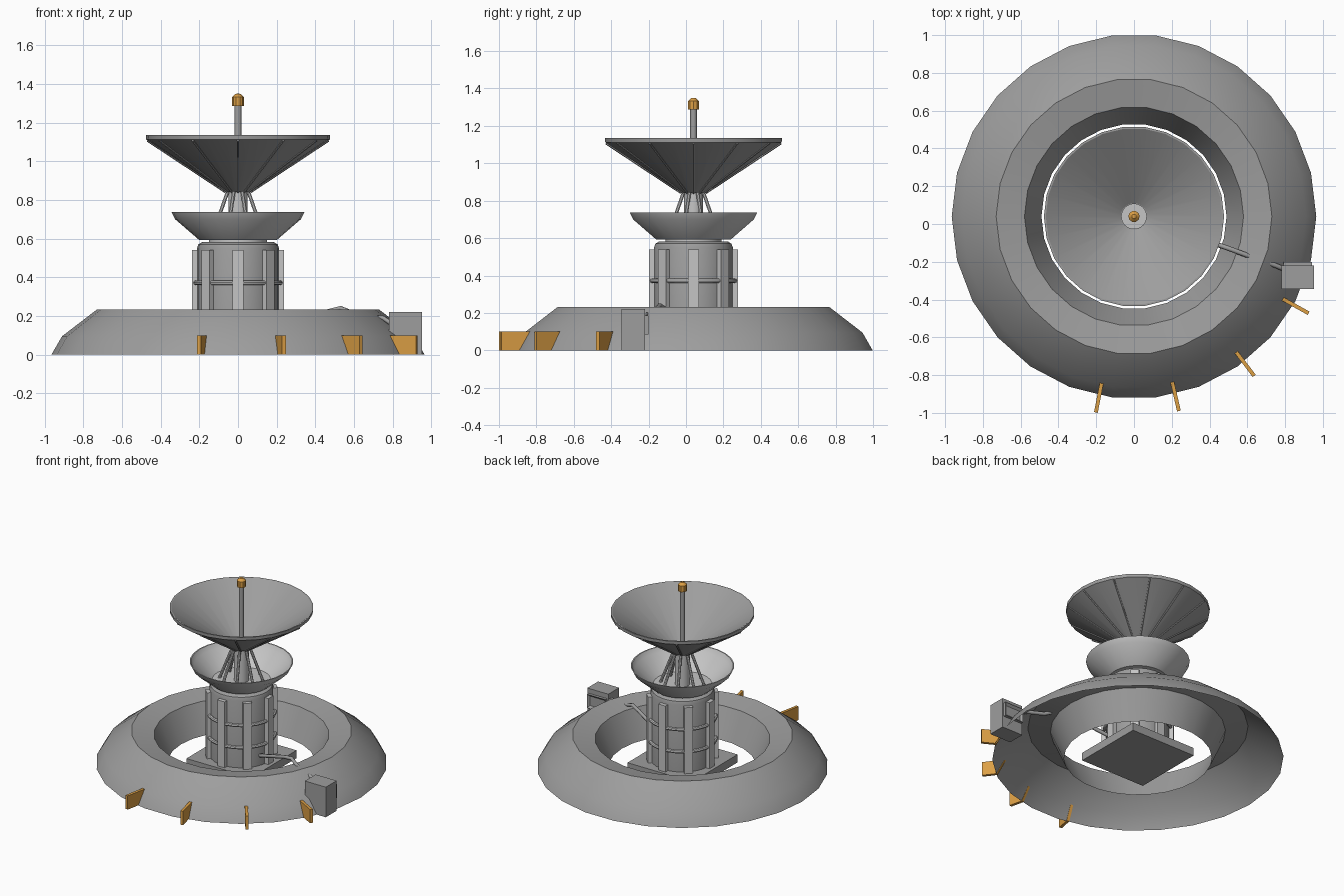
import bpy, bmesh
from math import sin, cos, pi, radians
from mathutils import Vector, Matrix

cube = bpy.data.objects.get("Cube")
if cube:
    bpy.data.objects.remove(cube, do_unlink=True)

CY = 0.04   # the round parts share this centre line
SIDES = 26


def material(name, rgb):
    m = bpy.data.materials.new(name)
    m.use_nodes = True
    m.diffuse_color = (*rgb, 1)
    m.node_tree.nodes["Principled BSDF"].inputs["Base Color"].default_value = (*rgb, 1)
    return m


GREY = material("mid grey", (0.34, 0.34, 0.34))
LIGHT = material("light grey", (0.56, 0.56, 0.56))
GOLD = material("amber", (0.72, 0.35, 0.06))


def finish(bm, name, mat, smooth=True):
    bmesh.ops.recalc_face_normals(bm, faces=bm.faces)
    mesh = bpy.data.meshes.new(name)
    bm.to_mesh(mesh)
    bm.free()
    mesh.materials.append(mat)
    ob = bpy.data.objects.new(name, mesh)
    bpy.context.collection.objects.link(ob)
    if smooth:
        bpy.ops.object.select_all(action='DESELECT')
        ob.select_set(True)
        bpy.context.view_layer.objects.active = ob
        bpy.ops.object.shade_smooth_by_angle(angle=radians(32))
    return ob


def lathe(name, profile, mat, sides=SIDES):
    """Revolve (radius, height) points about the centre line."""
    bm = bmesh.new()
    rings = []
    for r, z in profile:
        if r == 0:
            rings.append([bm.verts.new((0, CY, z))] * sides)
        else:
            rings.append([bm.verts.new((r * cos(2 * pi * i / sides),
                                        CY + r * sin(2 * pi * i / sides), z))
                          for i in range(sides)])
    for a, b in zip(rings, rings[1:]):
        for i in range(sides):
            j = (i + 1) % sides
            bm.faces.new(list(dict.fromkeys((a[i], a[j], b[j], b[i]))))
    return finish(bm, name, mat)


def add_box(bm, lo, hi, matrix=Matrix()):
    lo, hi = Vector(lo), Vector(hi)
    m = matrix @ Matrix.Translation((lo + hi) / 2) @ Matrix.Diagonal((*(hi - lo), 1))
    return bmesh.ops.create_cube(bm, size=1, matrix=m)["verts"]


def add_rod(bm, a, b, radius, sides=8):
    a, b = Vector(a), Vector(b)
    d = b - a
    m = Matrix.Translation((a + b) / 2) @ d.to_track_quat('Z', 'Y').to_matrix().to_4x4()
    bmesh.ops.create_cone(bm, cap_ends=True, segments=sides, radius1=radius,
                          radius2=radius, depth=d.length, matrix=m)


def spin(angle):
    return Matrix.Translation((0, CY, 0)) @ Matrix.Rotation(radians(angle), 4, 'Z')


# Hollow ground ring
lathe("ground_ring", [(0.965, 0), (0.91, 0.095), (0.73, 0.233),
                      (0.58, 0.205), (0.49, 0)], GREY)

# Square foot plate
bm = bmesh.new()
add_box(bm, (-0.262, CY - 0.262, 0), (0.262, CY + 0.262, 0.058))
finish(bm, "foot_plate", GREY, False)

# Tower drum and neck
lathe("tower_drum", [(0, 0.05), (0.212, 0.05), (0.212, 0.55), (0.205, 0.57),
                     (0.185, 0.582), (0, 0.582)], GREY)
lathe("tower_neck", [(0.15, 0.575), (0.15, 0.605)], LIGHT)

# Upright posts around the drum
bm = bmesh.new()
for i in range(8):
    add_box(bm, (0.2, -0.029, 0.05), (0.238, 0.029, 0.54), spin(45 * i))
finish(bm, "tower_posts", LIGHT, False)

# Pipe hoops around the drum
for n, z in (("lower", 0.21), ("upper", 0.372)):
    hoop = [(0.222 + 0.012 * cos(k * pi / 4), z + 0.012 * sin(k * pi / 4)) for k in range(9)]
    lathe(n + "_hoop", hoop, LIGHT)

# Lower bowl
lathe("lower_bowl", [(0, 0.595), (0.2, 0.592), (0.325, 0.7), (0.344, 0.738),
                     (0.336, 0.738), (0.318, 0.705), (0.195, 0.605), (0, 0.605)], LIGHT)

# Column and slanted struts carrying the dish
lathe("dish_column", [(0.05, 0.6), (0.05, 0.85)], LIGHT, 16)
bm = bmesh.new()
for i in range(8):
    m = spin(45 * i + 22.5)
    add_rod(bm, m @ Vector((0.15, 0, 0.6)), m @ Vector((0.056, 0, 0.848)), 0.01)
finish(bm, "dish_struts", LIGHT)

# Main dish, hub and ribs underneath
lathe("main_dish", [(0, 0.842), (0.065, 0.842), (0.475, 1.112), (0.477, 1.135),
                    (0.467, 1.135), (0.07, 0.866), (0, 0.866)], GREY)
lathe("dish_hub", [(0.068, 0.86), (0.068, 0.875), (0, 0.875)], LIGHT)
bm = bmesh.new()
for i in range(12):
    m = spin(30 * i)
    add_rod(bm, m @ Vector((0.065, 0, 0.842)), m @ Vector((0.468, 0, 1.108)), 0.007, 6)
finish(bm, "dish_ribs", GREY)

# Feed mast and tip
lathe("feed_mast", [(0.018, 0.87), (0.018, 1.29)], GREY, 12)
lathe("feed_tip", [(0, 1.287), (0.03, 1.287), (0.03, 1.332), (0.012, 1.349), (0, 1.35)],
      GOLD, 10)

# Fins on the front of the ring
for i in range(4):
    bm = bmesh.new()
    m = spin(-101 + 24 * i)
    outline = [(0.955, 0), (1.057, 0), (1.057, 0.1), (0.9, 0.1)]
    sides = [[bm.verts.new(m @ Vector((r, t, z))) for r, z in outline] for t in (-0.01, 0.01)]
    bm.faces.new(sides[0])
    bm.faces.new(sides[1])
    for k in range(4):
        n = (k + 1) % 4
        bm.faces.new((sides[0][k], sides[0][n], sides[1][n], sides[1][k]))
    finish(bm, f"fin_{i + 1}", GOLD, False)

# Control box with a raised, recessed hatch on its back
bm = bmesh.new()
add_box(bm, (0.782, -0.345, 0), (0.952, -0.22, 0.22))
finish(bm, "control_box", GREY, False)
bm = bmesh.new()
add_box(bm, (0.792, -0.23, 0.085), (0.942, -0.2, 0.185))
bm.normal_update()
back = [f for f in bm.faces if f.normal.y > 0.9]
bmesh.ops.inset_region(bm, faces=back, thickness=0.022)
bmesh.ops.translate(bm, verts=back[0].verts, vec=(0, -0.015, 0))
finish(bm, "box_hatch", GREY, False)

# Cable from the tower, over and through the ring, to the box
curve = bpy.data.curves.new("cable", 'CURVE')
curve.dimensions = '3D'
curve.bevel_depth = 0.013
curve.bevel_resolution = 1
path = [(0.2, -0.03, 0.13), (0.46, -0.115, 0.222), (0.53, -0.14, 0.24),
        (0.63, -0.178, 0.2), (0.75, -0.22, 0.19), (0.81, -0.245, 0.15)]
spline = curve.splines.new('POLY')
spline.points.add(len(path) - 1)
for p, co in zip(spline.points, path):
    p.co = (*co, 1)
curve.materials.append(GREY)
bpy.context.collection.objects.link(bpy.data.objects.new("cable", curve))
